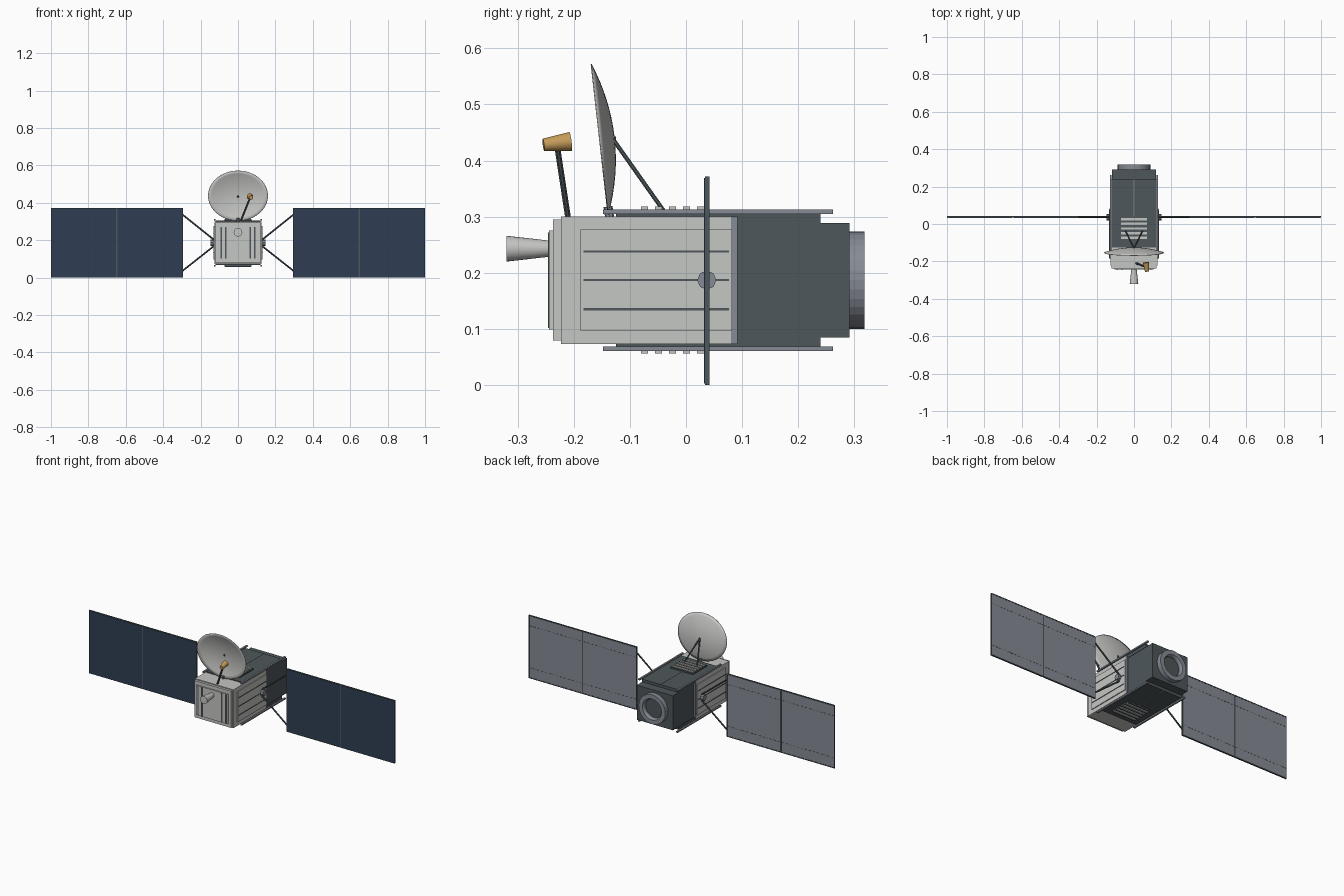
import bpy
import bmesh
import math
from mathutils import Vector, Matrix

old = bpy.data.objects.get("Cube")
if old:
    bpy.data.objects.remove(old, do_unlink=True)


def material(name, rgb):
    m = bpy.data.materials.new(name)
    m.use_nodes = True
    m.diffuse_color = (*rgb, 1)
    m.node_tree.nodes["Principled BSDF"].inputs["Base Color"].default_value = (*rgb, 1)
    return m


LIGHT = material("light grey", (0.56, 0.57, 0.55))
SLATE = material("dark slate", (0.075, 0.095, 0.103))
STEEL = material("steel grey", (0.24, 0.26, 0.30))
NAVY = material("navy cells", (0.028, 0.047, 0.085))
GOLD = material("gold", (0.56, 0.33, 0.10))

MID = 0.187  # height of the long axis of the spacecraft


def finish(name, bm, mat, smooth=False):
    bmesh.ops.recalc_face_normals(bm, faces=bm.faces)
    me = bpy.data.meshes.new(name)
    bm.to_mesh(me)
    bm.free()
    me.materials.append(mat)
    ob = bpy.data.objects.new(name, me)
    bpy.context.collection.objects.link(ob)
    if smooth:
        bpy.ops.object.select_all(action='DESELECT')
        ob.select_set(True)
        bpy.context.view_layer.objects.active = ob
        bpy.ops.object.shade_smooth_by_angle(angle=math.radians(40))
    return ob


def boxes(name, mat, *spans):
    """One object of boxes, each given as (x range, y range, z range)."""
    bm = bmesh.new()
    for span in spans:
        size = [abs(b - a) for a, b in span]
        mid = [(a + b) / 2 for a, b in span]
        bmesh.ops.create_cube(bm, size=1, matrix=Matrix.Translation(mid) @ Matrix.Diagonal((*size, 1)))
    return finish(name, bm, mat)


def rod(name, mat, a, b, r1, r2=None, sides=8, smooth=False):
    a, b = Vector(a), Vector(b)
    d = b - a
    rot = d.to_track_quat('Z', 'Y').to_matrix().to_4x4()
    bm = bmesh.new()
    bmesh.ops.create_cone(bm, cap_ends=True, segments=sides, radius1=r1, radius2=r1 if r2 is None else r2,
                          depth=d.length, matrix=Matrix.Translation((a + b) / 2) @ rot)
    return finish(name, bm, mat, smooth)


def lathe(name, mat, profile, sides):
    """Closed (radius, y) profile turned around the long axis."""
    bm = bmesh.new()
    rings = [[bm.verts.new((r * math.cos(t), y, MID + r * math.sin(t))) for r, y in profile]
             for t in (2 * math.pi * i / sides for i in range(sides))]
    n = len(profile)
    for i in range(sides):
        p, q = rings[i], rings[(i + 1) % sides]
        for k in range(n):
            bm.faces.new((p[k], p[(k + 1) % n], q[(k + 1) % n], q[k]))
    return finish(name, bm, mat)


def sym(half):
    return (-half, half)


def around(half):
    return (MID - half, MID + half)


# Main body
boxes("main_body", LIGHT, (sym(0.126), (-0.223, 0.08), around(0.1135)))
boxes("front_panel", LIGHT, (sym(0.12), (-0.237, -0.223), around(0.108)))
boxes("front_plate", LIGHT, (sym(0.105), (-0.244, -0.237), around(0.088)))
boxes("body_collar", STEEL, (sym(0.126), (0.08, 0.092), around(0.1135)))
boxes("rear_module", SLATE, (sym(0.118), (0.09, 0.291), around(0.102)))
boxes("front_slots", SLATE, *[((x - 0.004, x + 0.004), (-0.246, -0.243), around(0.085))
                              for x in (-0.09, -0.066, 0.066, 0.09)])

# Rear docking ring with recessed hub
lathe("rear_ring", STEEL, [(0.087, 0.285), (0.087, 0.318), (0.062, 0.318), (0.056, 0.308), (0.056, 0.285)], 32)
rod("rear_hub", SLATE, (0, 0.285, MID), (0, 0.296, MID), 0.057, sides=32)

# Front thruster nozzle
rod("front_nozzle", LIGHT, (0, -0.32, 0.243), (0, -0.24, 0.243), 0.023, 0.014, 24, True)

# Side panels with seams, wing hubs and wings, one set per side
for side, s in (("left", 1), ("right", -1)):
    boxes(side + "_side_panel", LIGHT, ((s * 0.12, s * 0.131), (-0.188, 0.082), around(0.09)))
    boxes(side + "_side_seams", SLATE, *[((s * 0.13, s * 0.133), (-0.183, 0.077), (z - 0.002, z + 0.002))
                                         for z in (0.135, MID, 0.238)])
    rod(side + "_wing_hub", STEEL, (s * 0.12, 0.037, MID), (s * 0.148, 0.037, MID), 0.017, sides=8)
    for name, end, z in (("upper", 0.34, 0.2), ("lower", 0.034, 0.172)):
        rod(f"{side}_{name}_yoke", SLATE, (s * 0.125, 0.037, z), (s * 0.3, 0.037, end), 0.0045)

    # Solar wing: frame, cell face in front, backing and dashed seams behind
    edges, cells, backs, dashes = [], [], [], []
    for x0, x1 in ((0.295, 0.646), (0.65, 1.0)):
        edges.append(((s * x0, s * x1), (0.034, 0.040), (0, 0.372)))
        inner = (s * (x0 + 0.002), s * (x1 - 0.002))
        cells.append((inner, (0.0325, 0.035), (0.003, 0.369)))
        backs.append((inner, (0.039, 0.041), (0.006, 0.366)))
        step = (x1 - x0) / 14
        for i in range(14):
            x = x0 + (i + 0.2) * step
            for z in (0.062, 0.31):
                dashes.append(((s * x, s * (x + 0.6 * step)), (0.040, 0.0417), (z - 0.0015, z + 0.0015)))
    edges.append(((s * 0.644, s * 0.652), (0.035, 0.042), (0, 0.372)))
    for z in (0.003, 0.369):
        edges.append(((s * 0.295, s), (0.035, 0.042), (z - 0.003, z + 0.003)))
    for x in (0.297, 0.998):
        edges.append(((s * (x - 0.002), s * (x + 0.002)), (0.035, 0.042), (0, 0.372)))
    boxes(side + "_wing_frame", SLATE, *edges)
    boxes(side + "_wing_cells", NAVY, *cells)
    boxes(side + "_wing_backing", STEEL, *backs)
    boxes(side + "_wing_dashes", SLATE, *dashes)

# Radiator decks, rails and louvres above and below
for name, s in (("top", 1), ("bottom", -1)):
    def level(a, b):
        return (MID + s * a, MID + s * b)
    boxes(name + "_deck", SLATE, (sym(0.12), (-0.125, 0.24), level(0.1, 0.118)))
    boxes(name + "_rails", STEEL, *[((x - 0.005, x + 0.005), (-0.148, 0.262), level(0.118, 0.126))
                                    for x in (-0.124, 0.124)])
    boxes(name + "_deck_seam", STEEL, (sym(0.002), (0.04, 0.24), level(0.117, 0.120)))
    boxes(name + "_louvre_base", SLATE, (sym(0.073), (-0.09, 0.04), level(0.117, 0.126)))
    boxes(name + "_louvres", LIGHT, *[(sym(0.07), (y - 0.006, y + 0.006), level(0.124, 0.131))
                                      for y in (-0.074 + 0.025 * i for i in range(5))])

# Dish antenna: shallow elliptical bowl tilted slightly back
centre, across = Vector((0, -0.154, 0.438)), Vector((0.16, 0, 0))
up, axis = Vector((0, -0.015, 0.134)), Vector((0, 0.994, 0.111))
bm = bmesh.new()
SEG, RINGS = 48, 8
tip = bm.verts.new(centre + axis * 0.026)
prev = None
for k in range(1, RINGS + 1):
    r = k / RINGS
    ring = [bm.verts.new(centre + across * r * math.cos(t) + up * r * math.sin(t) + axis * 0.026 * (1 - r * r))
            for t in (2 * math.pi * i / SEG for i in range(SEG))]
    for i in range(SEG):
        j = (i + 1) % SEG
        bm.faces.new((prev[i], prev[j], ring[j], ring[i]) if prev else (tip, ring[j], ring[i]))
    prev = ring
dish = finish("dish", bm, LIGHT, True)
shell = dish.modifiers.new("thickness", 'SOLIDIFY')
shell.thickness = 0.002
shell.offset = 0

# Dish supports
for side, s in (("left", 1), ("right", -1)):
    rod(side + "_dish_strut", SLATE, (0, -0.13, 0.438), (s * 0.045, -0.038, 0.308), 0.004)
rod("dish_centre_bolt", SLATE, (0, -0.133, 0.438), (0, -0.125, 0.438), 0.005)
rod("dish_foot", STEEL, (0, -0.136, 0.298), (0, -0.139, 0.318), 0.008)

# Feed boom and horn
rod("feed_boom", SLATE, (0.012, -0.21, 0.297), (0.065, -0.23, 0.428), 0.0055)
rod("feed_horn", GOLD, (0.07, -0.254, 0.428), (0.064, -0.206, 0.434), 0.011, 0.017, 24, True)
